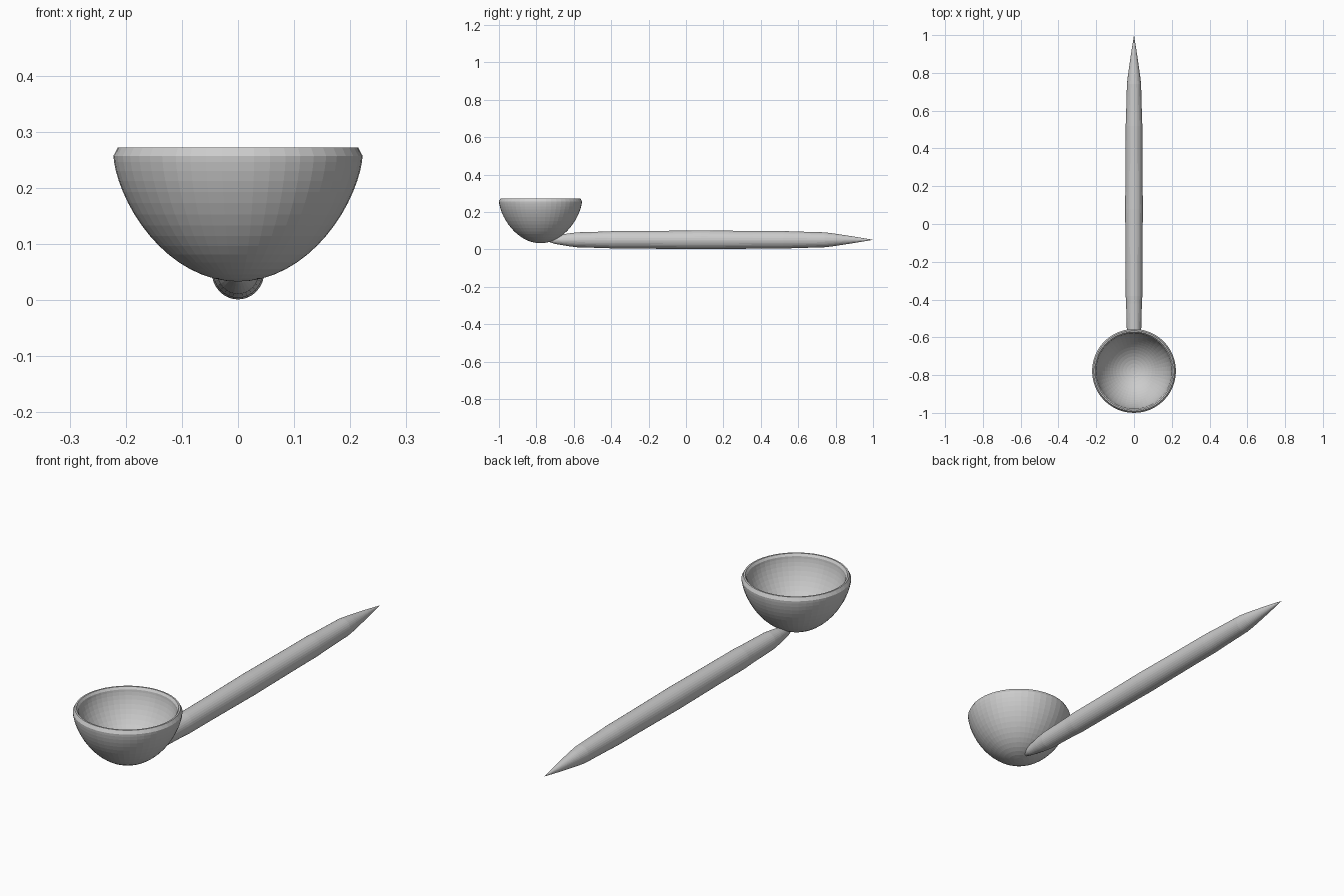
import bpy, bmesh, math
from mathutils import Matrix

if "Cube" in bpy.data.objects:
    bpy.data.objects.remove(bpy.data.objects["Cube"])


def lathe(name, profile, segments, matrix):
    """Revolve (radius, height) points around z; radius 0 makes a pole."""
    bm = bmesh.new()
    rings = []
    for r, h in profile:
        if r < 1e-6:
            rings.append([bm.verts.new((0, 0, h))] * segments)
        else:
            rings.append([bm.verts.new((r * math.cos(a), r * math.sin(a), h))
                          for a in (2 * math.pi * i / segments for i in range(segments))])
    for lo, hi in zip(rings, rings[1:]):
        for i in range(segments):
            j = (i + 1) % segments
            quad = dict.fromkeys((lo[i], lo[j], hi[j], hi[i]))
            bm.faces.new(list(quad))
    bmesh.ops.transform(bm, matrix=matrix, verts=bm.verts)
    bmesh.ops.recalc_face_normals(bm, faces=bm.faces)
    mesh = bpy.data.meshes.new(name)
    bm.to_mesh(mesh)
    bm.free()
    obj = bpy.data.objects.new(name, mesh)
    bpy.context.collection.objects.link(obj)
    return obj


def cup_curve(radius, bottom, top, rings=16):
    """Slightly pointed half-ellipse from the pole up to the rim."""
    pts = []
    for i in range(rings + 1):
        t = math.pi / 2 * i / rings
        pts.append((radius * math.sin(t), top - (top - bottom) * max(math.cos(t), 0) ** 1.3))
    return pts


# Bowl: outer shell, chamfered rim, inner shell
outer = cup_curve(0.222, 0.033, 0.257)
inner = cup_curve(0.200, 0.060, 0.262)
bowl_profile = outer + [(0.214, 0.272), (0.207, 0.272)] + inner[::-1]
lathe("bowl", bowl_profile, 48, Matrix.Translation((0, -0.778, 0)))

# Handle: tapered rod lying along y, pointed at the free end, sunk into the bowl
handle_profile = [(0, -0.77), (0.022, -0.70), (0.034, -0.63), (0.040, -0.58),
                  (0.0445, -0.42), (0.047, -0.38), (0.0475, -0.20), (0.049, -0.02),
                  (0.050, 0.08), (0.049, 0.18), (0.0475, 0.36), (0.047, 0.52),
                  (0.0445, 0.58), (0.040, 0.74), (0.034, 0.79), (0.017, 0.90), (0, 1.0)]
lay_down = (Matrix.Translation((0, 0, 0.051)) @ Matrix.Diagonal((0.94, 1, 1, 1))
            @ Matrix.Rotation(-math.pi / 2, 4, 'X'))
lathe("handle", handle_profile, 32, lay_down)
